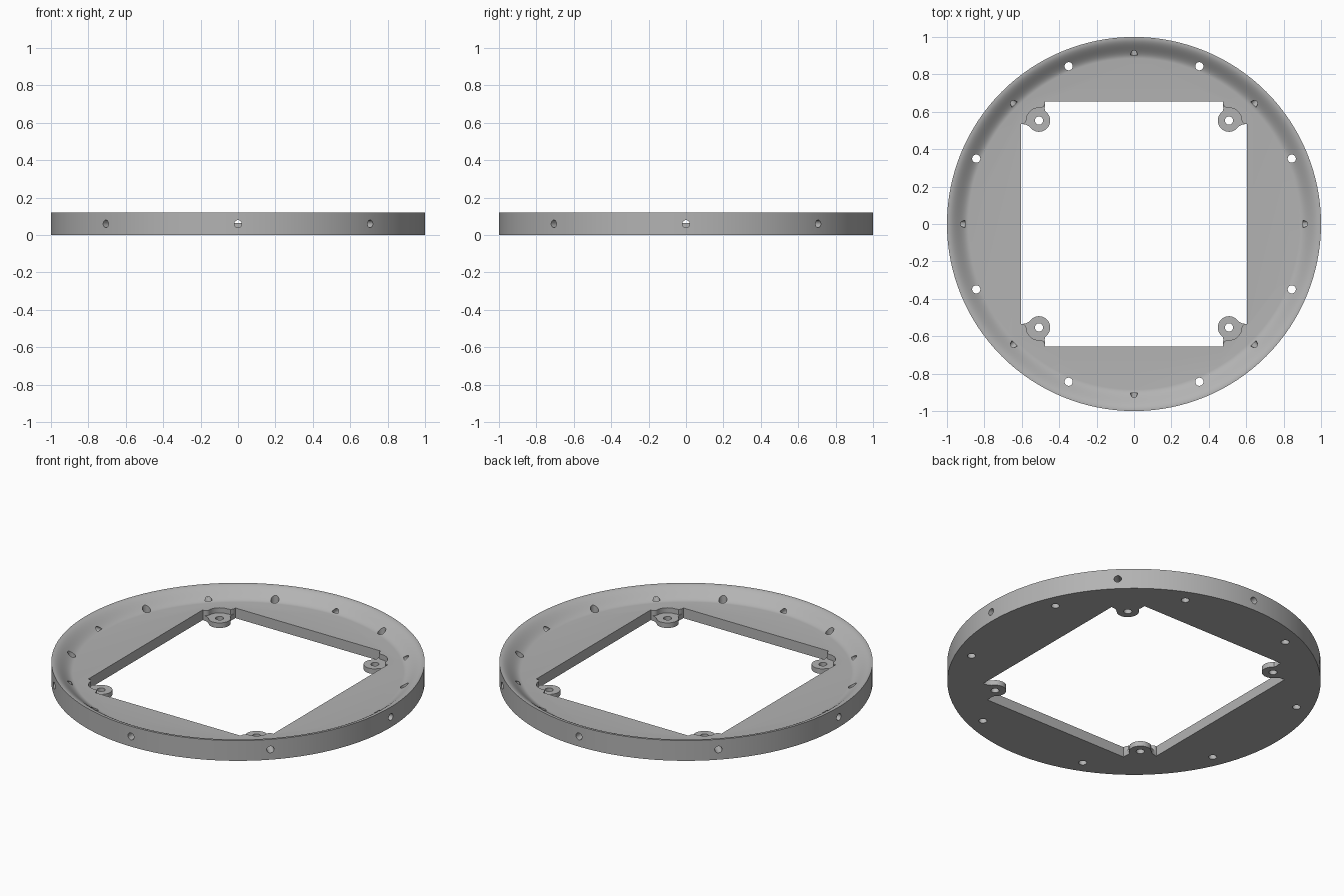
import bpy, bmesh
from math import sin, cos, pi, radians
from mathutils import Matrix, Vector

cube = bpy.data.objects.get("Cube")
if cube:
    bpy.data.objects.remove(cube, do_unlink=True)

HEIGHT, FLOOR, TAB = 0.12, 0.06, 0.03
HALF_X, HALF_Y = 0.605, 0.655
SCREW = Vector((0.508, 0.553))
SEGMENTS = 128

grey = bpy.data.materials.new("plain grey")
grey.use_nodes = True
colour = (0.45, 0.45, 0.45, 1)
grey.diffuse_color = colour
grey.node_tree.nodes["Principled BSDF"].inputs["Base Color"].default_value = colour


def make_object(name, bm):
    bmesh.ops.recalc_face_normals(bm, faces=bm.faces)
    mesh = bpy.data.meshes.new(name)
    bm.to_mesh(mesh)
    bm.free()
    mesh.materials.append(grey)
    obj = bpy.data.objects.new(name, mesh)
    bpy.context.collection.objects.link(obj)
    return obj


def add_prism(bm, outline, z0, z1):
    low = [bm.verts.new((x, y, z0)) for x, y in outline]
    high = [bm.verts.new((x, y, z1)) for x, y in outline]
    bm.faces.new(low[::-1])
    bm.faces.new(high)
    for i in range(len(low)):
        j = (i + 1) % len(low)
        bm.faces.new((low[i], low[j], high[j], high[i]))


def add_drill(bm, matrix, radius, depth):
    bmesh.ops.create_cone(bm, cap_ends=True, segments=24, radius1=radius,
                          radius2=radius, depth=depth, matrix=matrix)


def arc(radius, start, end, steps=14):
    angles = [radians(start + (end - start) * i / steps) for i in range(steps + 1)]
    return [(SCREW.x + radius * cos(a), SCREW.y + radius * sin(a)) for a in angles]


def corners(points):
    # Same corner in all four quadrants, each running counter-clockwise
    for sx, sy in ((1, 1), (-1, 1), (-1, -1), (1, -1)):
        turned = [(sx * x, sy * y) for x, y in points]
        yield turned if sx * sy > 0 else turned[::-1]


# Round body: flat floor sweeping up to the rim in a soft S
bm = bmesh.new()
profile = [(1.0, 0), (1.0, HEIGHT)]
STEPS = 14
for i in range(STEPS + 1):
    t = 1 - i / STEPS
    profile.append((0.885 + 0.11 * t, FLOOR + (HEIGHT - FLOOR) * t * t * (3 - 2 * t)))
rings = []
for r, z in profile:
    rings.append([bm.verts.new((r * cos(2 * pi * k / SEGMENTS),
                                r * sin(2 * pi * k / SEGMENTS), z))
                  for k in range(SEGMENTS)])
for a, b in zip(rings, rings[1:]):
    for k in range(SEGMENTS):
        n = (k + 1) % SEGMENTS
        bm.faces.new((a[k], a[n], b[n], b[k]))
bm.faces.new(rings[0][::-1])
bm.faces.new(rings[-1])
body = make_object("mounting_ring", bm)

# Central opening, leaving a rounded tab in each corner
tab = [(HALF_X, 0.535), (0.58, 0.532), (0.56, 0.522)]
tab += arc(0.06, -55, -235, 24)
tab += [(0.478, 0.617), (0.476, 0.63), (0.476, HALF_Y)]
bm = bmesh.new()
add_prism(bm, [p for c in corners(tab) for p in c], -0.1, 0.3)
opening = make_object("opening_cutter", bm)

# Screw head pockets above the tabs
pocket = [(0.6, 0.45), (0.6, 0.533), (0.588, 0.537), (0.579, 0.545)]
pocket += arc(0.068, 0, 95)
pocket += [(0.486, 0.625), (0.478, 0.637), (0.474, 0.65), (0.42, 0.65), (0.42, 0.45)]
bm = bmesh.new()
for c in corners(pocket):
    add_prism(bm, c, TAB, 0.3)
pockets = make_object("pocket_cutter", bm)

# Vertical screw holes in tabs and floor, radial holes through the rim
bm = bmesh.new()
for sx in (1, -1):
    for sy in (1, -1):
        add_drill(bm, Matrix.Translation((sx * SCREW.x, sy * SCREW.y, 0)), 0.022, 0.5)
for k in range(8):
    turn = Matrix.Rotation(k * pi / 4, 4, 'Z')
    half_turn = Matrix.Rotation(pi / 8, 4, 'Z')
    add_drill(bm, turn @ half_turn @ Matrix.Translation((0.913, 0, 0)), 0.022, 0.5)
    add_drill(bm, turn @ Matrix.Translation((1.003, 0, FLOOR))
              @ Matrix.Rotation(pi / 2, 4, 'Y'), 0.02, 0.2)
holes = make_object("hole_cutter", bm)

# Cut, bake the result and shade
for cutter in (opening, pockets, holes):
    mod = body.modifiers.new(cutter.name, 'BOOLEAN')
    mod.operation = 'DIFFERENCE'
    mod.solver = 'EXACT'
    mod.object = cutter
bpy.context.view_layer.update()
graph = bpy.context.evaluated_depsgraph_get()
baked = bpy.data.meshes.new_from_object(body.evaluated_get(graph))
body.modifiers.clear()
body.data = baked
for cutter in (opening, pockets, holes):
    bpy.data.objects.remove(cutter, do_unlink=True)

bpy.ops.object.select_all(action='DESELECT')
body.select_set(True)
bpy.context.view_layer.objects.active = body
bpy.ops.object.shade_smooth_by_angle(angle=radians(30))
